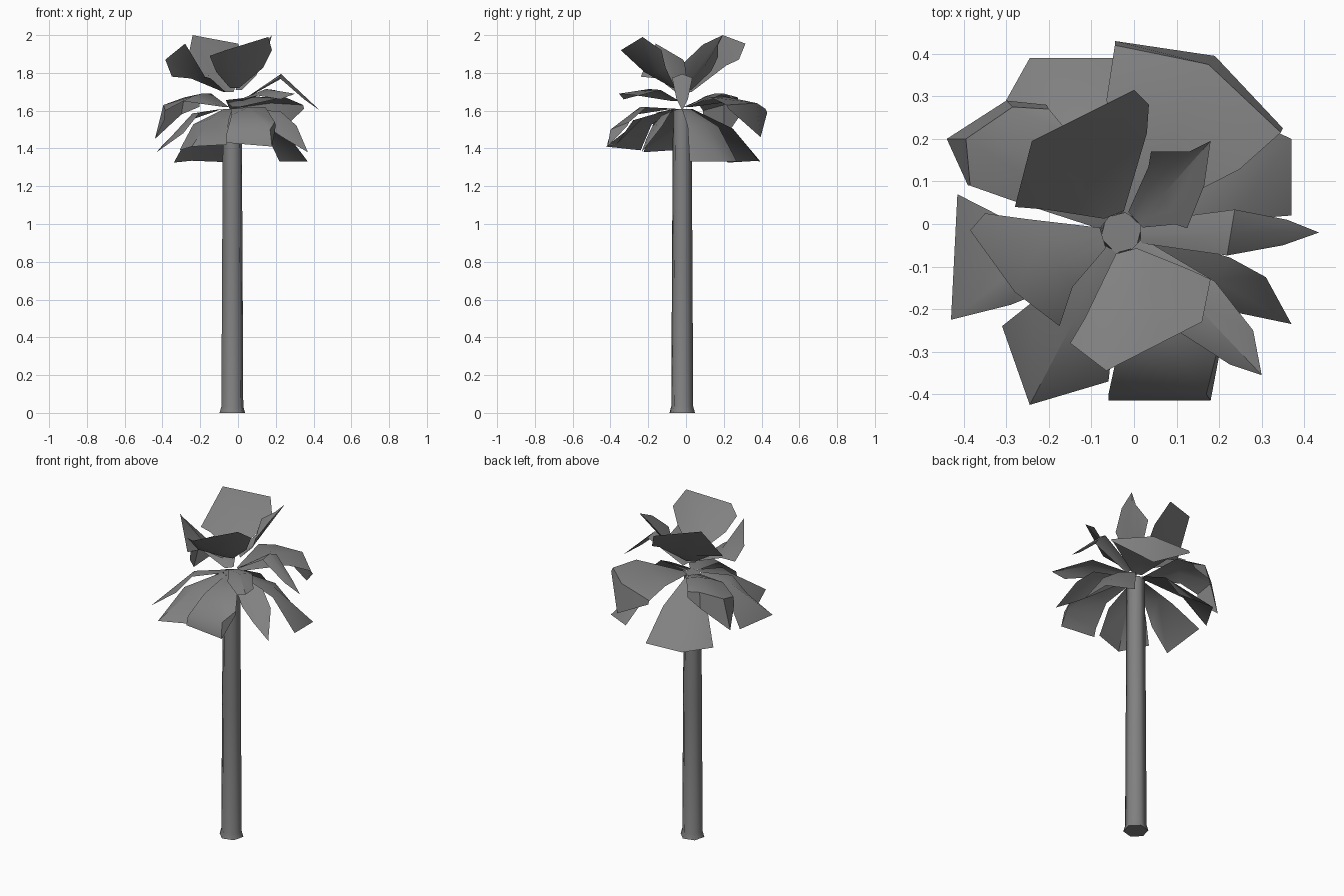
import bpy, math
from mathutils import Vector

grey = bpy.data.materials.new("palm grey")
grey.diffuse_color = (0.22, 0.22, 0.22, 1)
CX, CY = -0.03, -0.02   # trunk axis


def make(name, verts, faces, smooth_angle):
    me = bpy.data.meshes.new(name)
    me.from_pydata([tuple(v) for v in verts], [], faces)
    me.materials.append(grey)
    ob = bpy.data.objects.new(name, me)
    bpy.context.collection.objects.link(ob)
    bpy.ops.object.select_all(action='DESELECT')
    ob.select_set(True)
    bpy.context.view_layer.objects.active = ob
    bpy.ops.object.shade_smooth_by_angle(angle=math.radians(smooth_angle))
    return ob


# Trunk: flared foot, slight taper, six-sided
N = 6
rings = [(0.0, 0.07), (0.035, 0.06), (0.8, 0.056), (1.45, 0.052), (1.61, 0.05)]
turn = math.radians(15)
verts = [(CX + r * math.cos(2 * math.pi * i / N + turn), CY + r * math.sin(2 * math.pi * i / N + turn), z)
         for z, r in rings for i in range(N)]
faces = [(j * N + i, j * N + (i + 1) % N, (j + 1) * N + (i + 1) % N, (j + 1) * N + i)
         for j in range(len(rings) - 1) for i in range(N)]
faces += [tuple(reversed(range(N))), tuple(range((len(rings) - 1) * N, len(rings) * N))]
make("trunk", verts, faces, 65)


# Frond: narrow root, arched middle row, optional knee row, outer edge (counter-clockwise)
def frond(name, root_z, t, lift, widen, fold, outer, knee=None):
    rows = [[Vector(p) for p in row] for row in (knee, outer) if row]
    first = rows[0]
    n = len(first)
    avg = sum(first, Vector()) / n
    d = Vector((avg.x - CX, avg.y - CY, 0)).normalized()
    side = Vector((-d.y, d.x, 0))
    root = Vector((CX, CY, root_z)) + d * 0.045
    mid = root.lerp(avg, t) + Vector((0, 0, lift))
    span = first[-1] - first[0]
    steps = [k / (n - 1) - 0.5 for k in range(n)]
    vs = [root + side * 0.05 * s for s in steps]
    vs += [mid + span * s * widen + Vector((0, 0, fold * (1 - abs(2 * s)))) for s in steps]
    for row in rows:
        vs += row
    fs = [(r * n + k, (r + 1) * n + k, (r + 1) * n + k + 1, r * n + k + 1)
          for r in range(len(rows) + 1) for k in range(n - 1)]
    make(name, vs, fs, 40)


# Upper fronds, rising
frond("upper_frond_back_right", 1.71, 0.5, -0.02, 0.75, -0.02,
      [(.125, -.01, 1.855), (.165, .09, 1.95), (.18, .195, 2.0), (.13, .17, 1.95), (.04, .17, 1.885)])
frond("upper_frond_back_left", 1.70, 0.55, 0.0, 0.75, -0.03,
      [(.035, .28, 1.87), (0, .315, 1.955), (-.24, .195, 2.0), (-.28, .04, 1.80)])
frond("upper_frond_left", 1.70, 0.55, -0.01, 0.6, 0.0,
      [(-.35, .025, 1.78), (-.385, -.015, 1.87), (-.28, -.16, 1.955), (-.175, -.24, 1.78)])
frond("upper_frond_front", 1.72, 0.55, -0.02, 0.75, -0.02,
      [(-.15, -.28, 1.89), (-.065, -.345, 1.92), (.16, -.23, 1.99), (.18, -.13, 1.92)])

# Middle fronds, arching outwards
frond("middle_frond_right", 1.65, 0.58, 0.13, 1.8, 0.02,
      [(.35, -.05, 1.66), (.435, -.02, 1.6), (.36, .01, 1.66)])
frond("middle_frond_back", 1.62, 0.6, 0.04, 0.8, 0.01,
      [(.35, .225, 1.61), (.19, .395, 1.46), (-.045, .43, 1.59)],
      [(.345, .215, 1.63), (.175, .375, 1.64), (-.045, .42, 1.61)])
frond("middle_frond_left", 1.62, 0.6, 0.04, 0.8, 0.02,
      [(-.205, .28, 1.62), (-.3, .29, 1.58), (-.44, .2, 1.45), (-.39, .09, 1.55)],
      [(-.2, .27, 1.65), (-.285, .275, 1.67), (-.395, .2, 1.63), (-.385, .09, 1.6)])
frond("middle_frond_front_right", 1.65, 0.55, 0.03, 1.5, 0.02,
      [(.225, -.33, 1.66), (.3, -.355, 1.69), (.28, -.25, 1.68)])

# Lower fronds, drooping
frond("lower_frond_right", 1.61, 0.55, 0.06, 0.65, 0.02,
      [(.37, .02, 1.33), (.37, .2, 1.33), (.22, .27, 1.33)])
frond("lower_frond_back", 1.61, 0.55, 0.05, 0.65, 0.02,
      [(0, .39, 1.325), (-.245, .39, 1.335), (-.34, .22, 1.325)])
frond("lower_frond_left", 1.61, 0.55, 0.06, 0.6, 0.02,
      [(-.415, .07, 1.4), (-.43, -.225, 1.38), (-.29, -.19, 1.48)])
frond("lower_frond_front_left", 1.61, 0.6, 0.05, 0.75, 0.02,
      [(-.31, -.24, 1.39), (-.245, -.425, 1.41), (-.06, -.37, 1.42)])
frond("lower_frond_front", 1.61, 0.6, 0.05, 0.7, 0.02,
      [(-.06, -.415, 1.43), (.18, -.415, 1.41), (.2, -.31, 1.52)],
      [(-.06, -.4, 1.48), (.17, -.4, 1.5), (.195, -.3, 1.54)])
frond("lower_frond_front_right", 1.61, 0.6, 0.04, 1.2, 0.02,
      [(.25, -.21, 1.45), (.37, -.235, 1.38), (.31, -.125, 1.52)])
